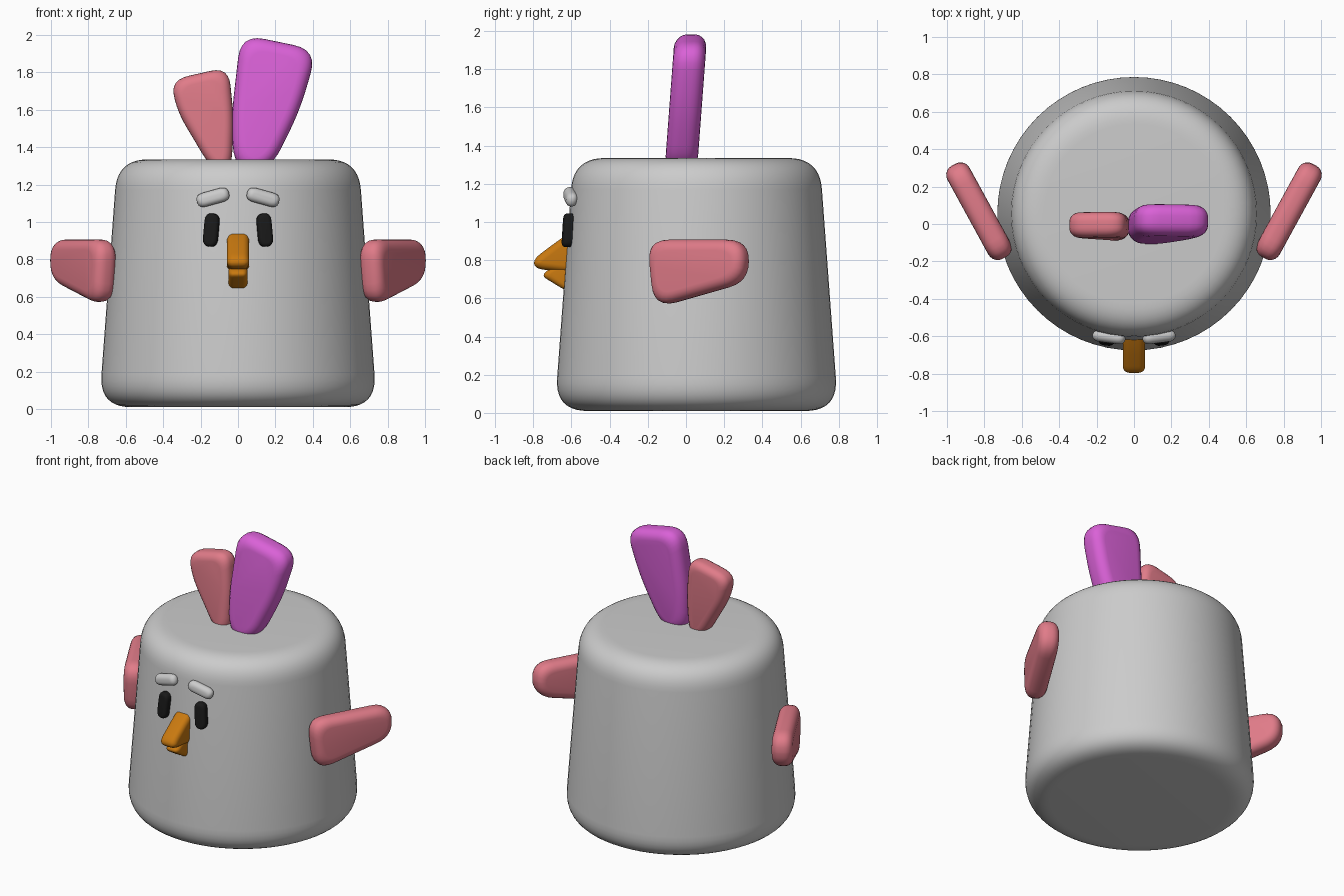
import bpy, bmesh, math
from mathutils import Vector

if "Cube" in bpy.data.objects:
    bpy.data.objects.remove(bpy.data.objects["Cube"])


def finish(name, bm, color=None):
    bmesh.ops.remove_doubles(bm, verts=bm.verts, dist=1e-5)
    bmesh.ops.recalc_face_normals(bm, faces=bm.faces)
    me = bpy.data.meshes.new(name)
    bm.to_mesh(me)
    bm.free()
    for p in me.polygons:
        p.use_smooth = True
    ob = bpy.data.objects.new(name, me)
    bpy.context.collection.objects.link(ob)
    if color:
        key = color[0]
        mat = bpy.data.materials.get(key) or bpy.data.materials.new(key)
        mat.diffuse_color = (*color[1], 1)
        mat.use_nodes = True
        mat.node_tree.nodes["Principled BSDF"].inputs["Base Color"].default_value = mat.diffuse_color
        me.materials.append(mat)
    return ob


def round_corner(a, p, b, d, n=6):
    """Curve that replaces corner p between neighbours a and b."""
    s = p + (a - p).normalized() * min(d, (a - p).length * 0.48)
    e = p + (b - p).normalized() * min(d, (b - p).length * 0.48)
    return [s * (1 - t) ** 2 + p * 2 * t * (1 - t) + e * t * t
            for t in (i / n for i in range(n + 1))]


def outline(pts, inset, d):
    """Inset a counter-clockwise polygon, then round its corners."""
    n, moved = len(pts), []
    for i, p in enumerate(pts):
        a, b = (p - pts[i - 1]).normalized(), (pts[(i + 1) % n] - p).normalized()
        n1, n2 = Vector((-a.y, a.x)), Vector((-b.y, b.x))
        moved.append(p + (n1 + n2) * inset / (1 + n1.dot(n2)))
    out = []
    for i, p in enumerate(moved):
        out += round_corner(moved[i - 1], p, moved[(i + 1) % n], max(d - inset * 0.6, 0.008))
    return out


def slab(name, pts, thick, edge, trim, origin, U, V, N, color=None, soft=1.0):
    """Soft-edged slab: 2D outline in the U/V plane, thickness along N."""
    pts = [Vector(p) for p in pts]
    if sum(p.x * q.y - q.x * p.y for p, q in zip(pts, pts[1:] + pts[:1])) < 0:
        pts.reverse()
    O, U, V, N = map(Vector, (origin, U, V, N))
    bm, rings = bmesh.new(), []
    h = min(edge, thick / 2) * soft
    steps = 5
    levels = []
    for k in range(steps + 1):
        t = math.pi / 2 * k / steps
        levels.append((edge * (1 - math.cos(t)), thick / 2 - h + h * math.sin(t)))
    layers = [(i, -z) for i, z in reversed(levels)] + levels
    for inset, z in layers:
        rings.append([bm.verts.new(O + U * p.x + V * p.y + N * z)
                      for p in outline(pts, inset, trim)])
    for r, s in zip(rings, rings[1:]):
        for i in range(len(r)):
            bm.faces.new((r[i - 1], r[i], s[i], s[i - 1]))
    bm.faces.new(rings[0])
    bm.faces.new(rings[-1])
    return finish(name, bm, color)


def tilted_rect(w, h, angle):
    c, s = math.cos(angle), math.sin(angle)
    return [(x * c - y * s, x * s + y * c) for x, y in
            ((-w / 2, -h / 2), (w / 2, -h / 2), (w / 2, h / 2), (-w / 2, h / 2))]


PINK = ("pink", (0.75, 0.20, 0.25))
PURPLE = ("purple", (0.70, 0.12, 0.68))
ORANGE = ("orange", (0.58, 0.19, 0.005))
BLACK = ("black", (0.01, 0.01, 0.01))

# Body: tapered tub with rounded rims
prof = [Vector(p) for p in ((0, 0.01), (0.743, 0.01), (0.645, 1.335), (0, 1.335))]
path = [prof[0]] + round_corner(*prof[:3], 0.175, 10) + round_corner(*prof[1:], 0.165, 10) + [prof[3]]
bm = bmesh.new()
vs = [bm.verts.new((p.x, 0, p.y)) for p in path]
es = [bm.edges.new(e) for e in zip(vs, vs[1:])]
bmesh.ops.spin(bm, geom=vs + es, cent=(0, 0, 0), axis=(0, 0, 1), angle=math.tau, steps=64)
body = finish("body", bm)
body.location.y = 0.055

# Head crest
X, Y, Z = (1, 0, 0), (0, 1, 0), (0, 0, 1)
lean = (0, 0.075, 1)
slab("large_crest", [(-0.02, -0.06), (0.175, -0.06), (0.332, 0.26), (0.425, 0.58),
                     (0.015, 0.665), (-0.037, 0.21)],
     0.17, 0.065, 0.13, (0, -0.022, 1.34), X, lean, Y, PURPLE)
slab("small_crest", [(-0.14, -0.06), (-0.035, -0.06), (-0.022, 0.21), (-0.05, 0.49),
                     (-0.36, 0.42), (-0.325, 0.25)],
     0.135, 0.05, 0.10, (0, -0.02, 1.34), X, (0, 0.04, 1), Y, PINK)

# Wings, eyes and brows on both sides
for side, s in (("left", -1), ("right", 1)):
    slab(side + "_wing", [(-0.295, 0.907), (0.285, 0.907), (0.285, 0.685), (-0.255, 0.55)],
         0.135, 0.055, 0.12, (0.828 * s, 0.067, 0), (0.48 * s, 0.877, 0), Z,
         (0.877 * s, -0.48, 0), PINK)
    slab(side + "_eye", tilted_rect(0.078, 0.178, 0.09), 0.06, 0.02, 0.045,
         (0.143 * s, -0.615, 0.957), (s, 0.15, 0), lean, (-0.15 * s, 1, 0), BLACK)
    slab(side + "_brow", tilted_rect(0.178, 0.076, -0.27), 0.06, 0.03, 0.045,
         (0.134 * s, -0.605, 1.132), (s, 0.15, 0), lean, (-0.15 * s, 1, 0))

# Beak
slab("upper_beak", [(-0.55, 0.98), (-0.66, 0.91), (-0.80, 0.805), (-0.79, 0.755), (-0.56, 0.73)],
     0.12, 0.035, 0.05, (0, 0, 0), Y, Z, X, ORANGE)
slab("lower_beak", [(-0.56, 0.79), (-0.70, 0.765), (-0.76, 0.72), (-0.63, 0.64), (-0.56, 0.63)],
     0.10, 0.025, 0.035, (0, 0, 0), Y, Z, X, ORANGE)
